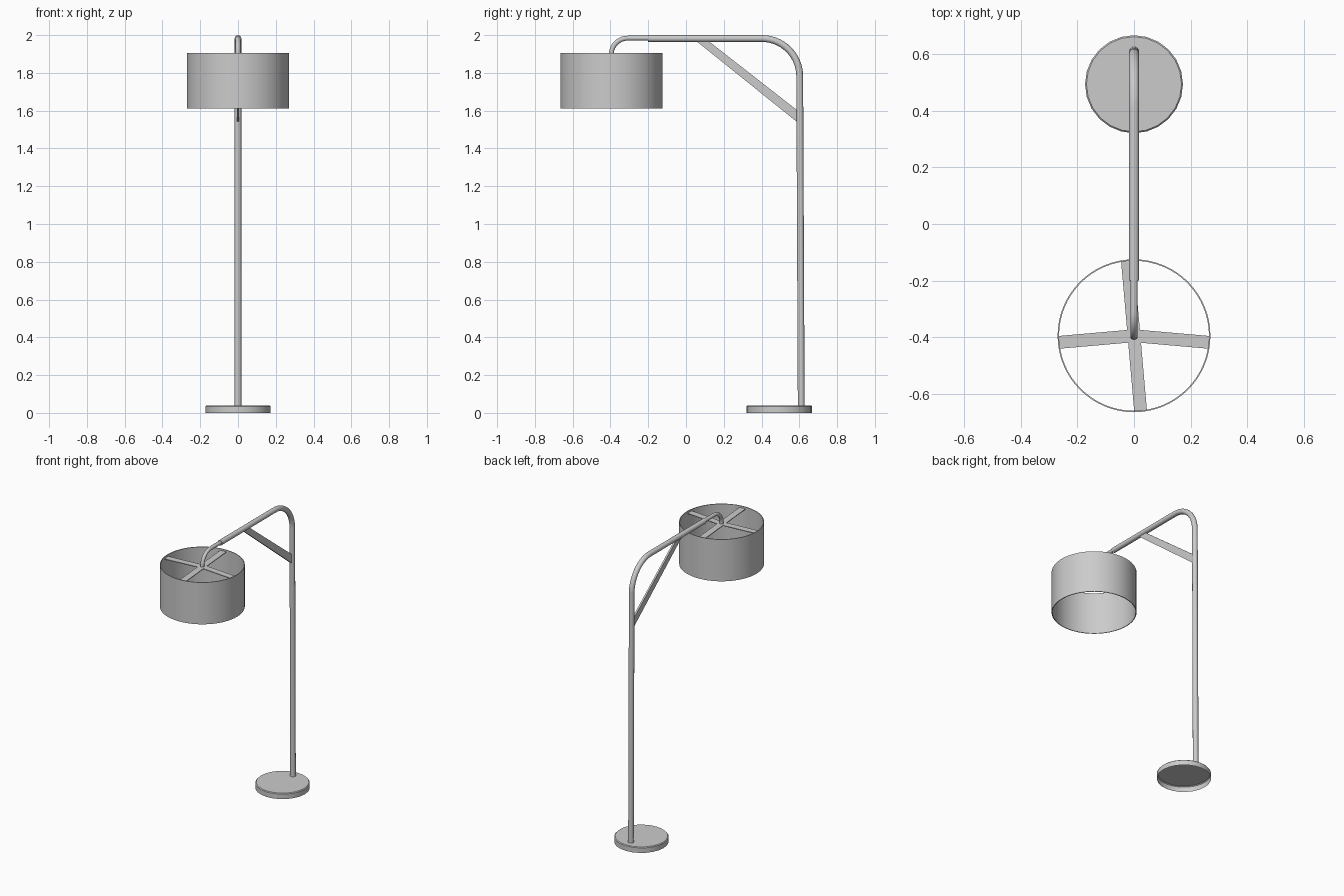
import bpy, bmesh, math
from mathutils import Matrix, Vector

if "Cube" in bpy.data.objects:
    bpy.data.objects.remove(bpy.data.objects["Cube"])

SHADE_Y = -0.395


def mesh_object(name, bm, smooth=True):
    bmesh.ops.recalc_face_normals(bm, faces=bm.faces)
    me = bpy.data.meshes.new(name)
    bm.to_mesh(me)
    bm.free()
    ob = bpy.data.objects.new(name, me)
    bpy.context.collection.objects.link(ob)
    if smooth:
        shade(ob)
    return ob


def shade(ob):
    bpy.ops.object.select_all(action='DESELECT')
    ob.select_set(True)
    bpy.context.view_layer.objects.active = ob
    bpy.ops.object.shade_smooth_by_angle(angle=math.radians(35))


def arc(cy, cz, r, a0, a1, n):
    """Points of an arc in the YZ plane, angles in degrees."""
    angles = [math.radians(a0 + (a1 - a0) * i / n) for i in range(n + 1)]
    return [(cy + r * math.cos(a), cz + r * math.sin(a)) for a in angles]


def tube(name, path, radius, sides=16):
    """Round capped tube swept along a YZ path."""
    bm = bmesh.new()
    pts = [Vector((0, y, z)) for y, z in path]
    rings = []
    for i, p in enumerate(pts):
        d = (pts[min(i + 1, len(pts) - 1)] - pts[max(i - 1, 0)]).normalized()
        side = Vector((1, 0, 0))
        up = d.cross(side)
        rings.append([bm.verts.new(p + radius * (math.cos(t) * side + math.sin(t) * up))
                      for t in (2 * math.pi * k / sides for k in range(sides))])
    for a, b in zip(rings, rings[1:]):
        for k in range(sides):
            j = (k + 1) % sides
            bm.faces.new((a[k], a[j], b[j], b[k]))
    bm.faces.new(rings[0])
    bm.faces.new(rings[-1])
    return mesh_object(name, bm)


def lathe(name, profile, y, steps, closed):
    """Spin an (r, z) profile about a vertical axis at the given y."""
    bm = bmesh.new()
    vs = [bm.verts.new((r, 0, z)) for r, z in profile]
    edges = [bm.edges.new(e) for e in zip(vs, vs[1:])]
    if closed:
        edges.append(bm.edges.new((vs[-1], vs[0])))
    bmesh.ops.spin(bm, geom=vs + edges, cent=(0, 0, 0), axis=(0, 0, 1),
                   angle=2 * math.pi, steps=steps, use_duplicate=False)
    bmesh.ops.remove_doubles(bm, verts=bm.verts, dist=1e-5)
    bmesh.ops.translate(bm, verts=bm.verts, vec=(0, y, 0))
    return mesh_object(name, bm)


# Base: shallow disc, open underneath
lathe("base", [(0, 0.04), (0.168, 0.04), (0.173, 0.035), (0.173, 0)], 0.494, 24, False)

# Post bending over into the horizontal arm
bend = arc(0.402, 1.782, 0.2, 0, 90, 14)
tube("post_and_arm", [(0.61, 0.036)] + bend + [(-0.2, 1.982)], 0.018)

# Thinner tube curving down into the shade
hook = arc(-0.308, 1.896, 0.088, 90, 180, 10)
tube("shade_hook", [(-0.18, 1.984)] + hook + [(-0.396, 1.884)], 0.0128)

# Flat diagonal brace
bm = bmesh.new()
outline = [(0.05, 1.972), (0.115, 1.972), (0.594, 1.598), (0.594, 1.535)]
face = bm.faces.new([bm.verts.new((-0.006, y, z)) for y, z in outline])
ext = bmesh.ops.extrude_face_region(bm, geom=[face], use_keep_orig=True)
bmesh.ops.translate(bm, verts=[v for v in ext["geom"] if isinstance(v, bmesh.types.BMVert)],
                    vec=(0.012, 0, 0))
mesh_object("brace", bm, False)

# Drum shade with a thin wall
lathe("shade", [(0.27, 1.611), (0.27, 1.905), (0.265, 1.905), (0.265, 1.611)],
      SHADE_Y, 64, True)

# Four flat spokes holding the shade
bm = bmesh.new()
for deg in (-5, 95, 185, 275):
    m = (Matrix.Translation((0, SHADE_Y, 1.89)) @ Matrix.Rotation(math.radians(deg), 4, 'Z')
         @ Matrix.Translation((0.134, 0, 0)) @ Matrix.Diagonal((0.268, 0.045, 0.005, 1)))
    bmesh.ops.create_cube(bm, size=1, matrix=m)
mesh_object("shade_spokes", bm, False)
